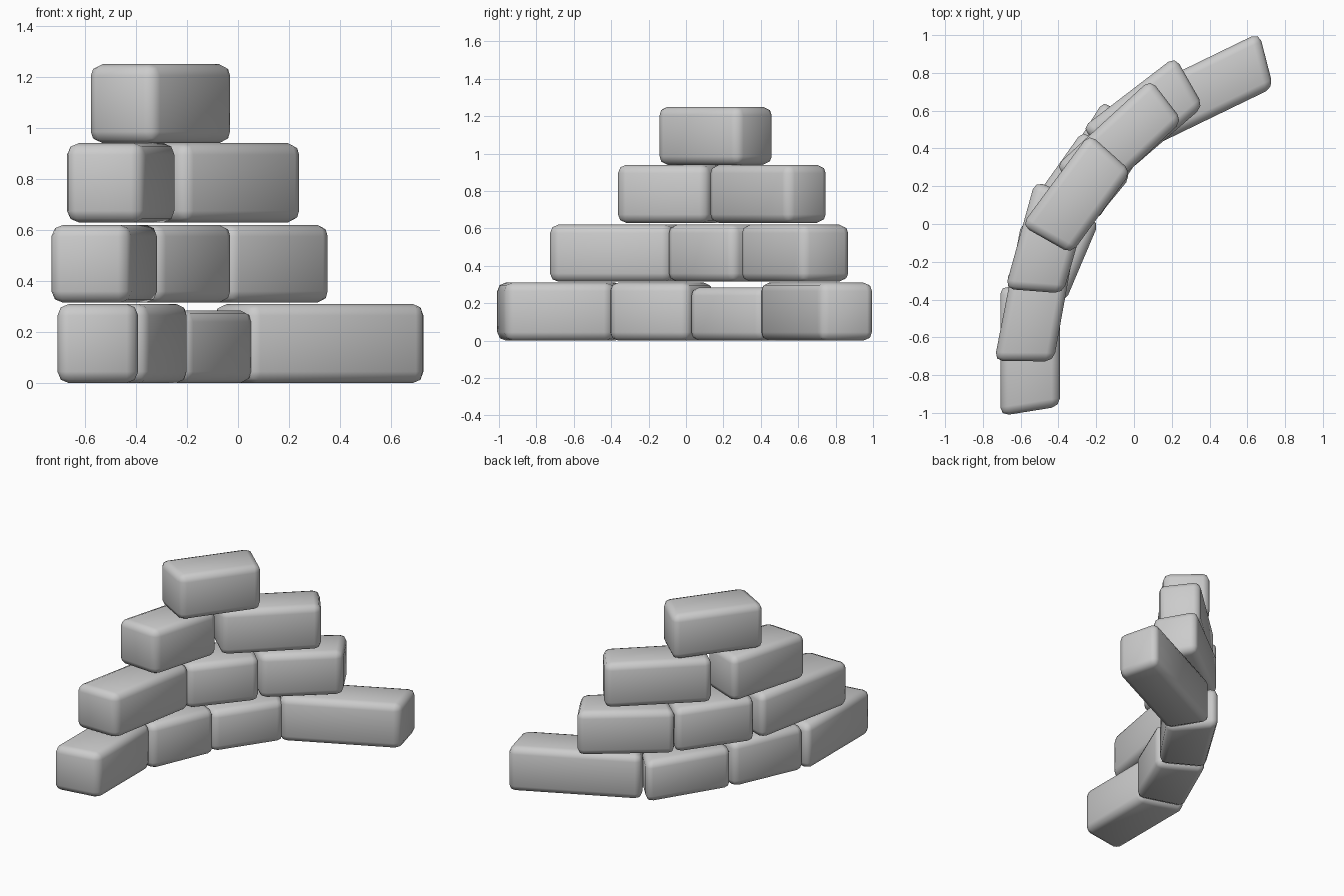
import bpy, bmesh
from mathutils import Vector

if "Cube" in bpy.data.objects:
    bpy.data.objects.remove(bpy.data.objects["Cube"])

BEVEL = 0.045
GROW = 0.018   # pushes plan corners out to make up for the rounding


def brick(name, plan, z0, z1):
    """Rounded wedge-shaped stone from a four-corner plan, counter-clockwise."""
    pts = [Vector(p) for p in plan]
    mid = sum(pts, Vector((0, 0))) / 4
    pts = [p + (p - mid).normalized() * GROW for p in pts]
    bm = bmesh.new()
    face = bm.faces.new([bm.verts.new((p.x, p.y, z0)) for p in pts])
    ext = bmesh.ops.extrude_face_region(bm, geom=[face])
    for v in ext["geom"]:
        if isinstance(v, bmesh.types.BMVert):
            v.co.z = z1
    bmesh.ops.bevel(bm, geom=bm.edges[:], offset=BEVEL, segments=2,
                    profile=0.5, affect='EDGES')
    bmesh.ops.recalc_face_normals(bm, faces=bm.faces[:])
    for f in bm.faces:
        f.smooth = True
    mesh = bpy.data.meshes.new(name)
    bm.to_mesh(mesh)
    bm.free()
    bpy.context.collection.objects.link(bpy.data.objects.new(name, mesh))


# Courses from the ground up: (bottom, top) heights and stone plans
courses = [
    (0.0, 0.31, [
        [(-0.70, -1.00), (-0.40, -0.95), (-0.40, -0.41), (-0.70, -0.34)],
        [(-0.37, -0.40), (-0.20, 0.00), (-0.47, 0.14), (-0.67, -0.31)],
        [(-0.20, 0.03), (0.05, 0.40), (-0.16, 0.64), (-0.45, 0.17)],
        [(0.06, 0.40), (0.72, 0.72), (0.65, 1.00), (-0.09, 0.64)]]),
    (0.315, 0.62, [
        [(-0.73, -0.71), (-0.43, -0.71), (-0.32, -0.10), (-0.59, 0.00)],
        [(-0.31, -0.09), (-0.03, 0.25), (-0.27, 0.48), (-0.56, 0.07)],
        [(-0.02, 0.30), (0.35, 0.62), (0.21, 0.87), (-0.26, 0.51)]]),
    (0.63, 0.94, [
        [(-0.67, -0.33), (-0.38, -0.35), (-0.25, 0.10), (-0.52, 0.21)],
        [(-0.20, 0.13), (0.24, 0.54), (0.08, 0.75), (-0.40, 0.31)]]),
    (0.94, 1.25, [
        [(-0.58, 0.00), (-0.33, -0.14), (-0.03, 0.27), (-0.24, 0.46)]]),
]

for row, (z0, z1, plans) in enumerate(courses, 1):
    for col, plan in enumerate(plans, 1):
        # the third ground stone is slightly lower than its neighbours
        top = 0.285 if (row, col) == (1, 3) else z1
        brick(f"wall_stone_row{row}_{col}", plan, z0, top)
